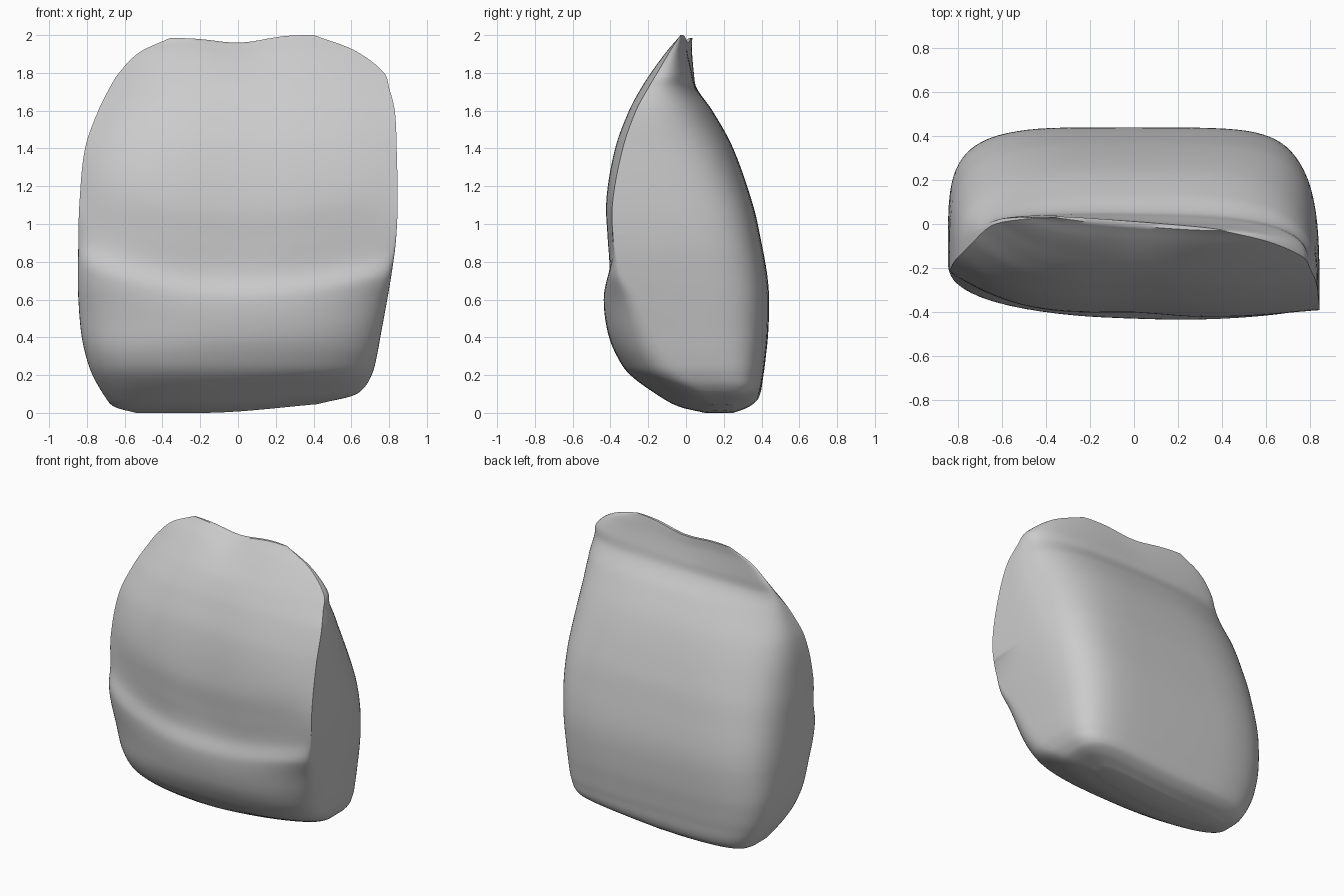
import bpy, bmesh, math

if "Cube" in bpy.data.objects:
    bpy.data.objects.remove(bpy.data.objects["Cube"])

# Horizontal sections: z, left x, right x, left corner y, right corner y,
# front y, back y, front roundness (0 = sharp corners, 1 = rounded)
LEVELS = [
    (0.00, -.54, .42, .16, .16, .10, .25, 1),
    (0.03, -.65, .59, .12, .14, -.03, .33, 1),
    (0.08, -.70, .66, .08, .10, -.13, .385, 1),
    (0.20, -.77, .71, .02, .00, -.295, .41, 1),
    (0.30, -.805, .735, -.02, -.07, -.365, .423, 1),
    (0.42, -.83, .757, -.06, -.14, -.41, .435, 1),
    (0.60, -.845, .79, -.12, -.24, -.43, .44, 1),
    (0.73, -.848, .812, -.16, -.33, -.40, .43, .5),
    (0.90, -.845, .835, -.19, -.38, -.408, .40, 0),
    (1.10, -.84, .845, -.21, -.39, -.415, .355, 0),
    (1.40, -.81, .84, -.16, -.335, -.368, .25, 0),
    (1.60, -.74, .83, -.09, -.265, -.295, .14, 0),
    (1.72, -.68, .80, -.03, -.20, -.23, .055, 0),
    (1.80, -.63, .77, .00, -.15, -.175, .035, 0),
    (1.91, -.52, .61, .02, -.08, -.085, .015, 0),
    (1.985, -.36, .40, .03, -.03, -.01, .01, 0),
]
STEPS, N = 6, 44


def smooth(a, b, x):
    t = min(1, max(0, (x - a) / (b - a)))
    return t * t * (3 - 2 * t)


def at(z):
    """Smooth curve through the section table."""
    n = len(LEVELS) - 1
    i = max(k for k in range(n) if LEVELS[k][0] <= max(z, 0))
    p0, p1, p2, p3 = (LEVELS[min(n, max(0, i + k))] for k in (-1, 0, 1, 2))
    h = p2[0] - p1[0]
    t = (max(z, 0) - p1[0]) / h
    out = []
    for a, b, c, d in zip(p0, p1, p2, p3):
        m1 = (c - a) / (p2[0] - p0[0]) * h
        m2 = (d - b) / (p3[0] - p1[0]) * h
        out.append((2*t**3 - 3*t*t + 1) * b + (t**3 - 2*t*t + t) * m1
                   + (3*t*t - 2*t**3) * c + (t**3 - t*t) * m2)
    return out


def section(z):
    _, xl, xr, yl, yr, _, yb, _ = at(z)
    high = smooth(.7, 1.75, z)
    pts = []
    for j in range(2 * N):
        a = math.pi * j / N
        front = j > N
        c, q = math.cos(a), abs(math.sin(a))
        right = smooth(-.4, .4, c)
        # corner squareness: squarer low at the back, rounder high up
        n = 2.5 + .2 * right if front else (4.3 + .9 * right) * (1 - high) + 2.8 * high
        u = math.copysign(abs(c) ** (2 / n), c)
        v = q ** (2 / n)
        x = (xl + xr) / 2 + u * (xr - xl) / 2
        base = yl + (yr - yl) * (u + 1) / 2
        if front:
            # shelf on the front climbs towards both sides
            lift = (.2 if u < 0 else .14) * u * u * smooth(.3, .6, z) * (1 - smooth(1.1, 1.5, z))
            _, _, _, _, _, yf, _, s = at(z - lift)
            s = min(1, max(0, s))
            v = s * v + (1 - s) * (1 - abs(u) ** 3.3)
            y = base + (yf - .03 * u * smooth(.2, .5, z) - base) * v
            # shallow groove down the middle of the face
            y += .014 * math.exp(-(x / .2) ** 2) * smooth(.6, .9, z) * (1 - smooth(1.5, 1.9, z))
        else:
            y = base + (yb - .03 * u * smooth(1.6, 1.9, z) - base) * v
        # wavy top edge, and a bottom that rises to the right
        zz = z + smooth(1.7, 1.98, z) * (.015 * smooth(0, .33, x) - .025 * math.exp(-(x / .17) ** 2))
        zz += (1 - smooth(0, .25, z)) * .06 * smooth(-.2, .7, x)
        pts.append((x, y, zz))
    return pts


# Main body: loft of the sections
bm = bmesh.new()
heights = []
for p, q in zip(LEVELS, LEVELS[1:]):
    heights += [p[0] + (q[0] - p[0]) * k / STEPS for k in range(STEPS)]
heights.append(LEVELS[-1][0])
rings = [[bm.verts.new(p) for p in section(z)] for z in heights]
for r0, r1 in zip(rings, rings[1:]):
    for j in range(2 * N):
        k = (j + 1) % (2 * N)
        bm.faces.new((r0[j], r0[k], r1[k], r1[j]))
# Bottom and top caps, bridged from back to front
for r in (rings[0], rings[-1]):
    for j in range(N):
        quad = [r[j], r[j + 1], r[(2*N - j - 1) % (2*N)], r[(2*N - j) % (2*N)]]
        bm.faces.new(list(dict.fromkeys(quad)))
bmesh.ops.recalc_face_normals(bm, faces=bm.faces)
mesh = bpy.data.meshes.new("body")
bm.to_mesh(mesh)
bm.free()
body = bpy.data.objects.new("body", mesh)
bpy.context.collection.objects.link(body)

grey = bpy.data.materials.new("plain grey")
grey.diffuse_color = (.6, .6, .6, 1)
grey.use_nodes = True
grey.node_tree.nodes["Principled BSDF"].inputs["Base Color"].default_value = grey.diffuse_color
mesh.materials.append(grey)

bpy.context.view_layer.objects.active = body
body.select_set(True)
bpy.ops.object.shade_smooth_by_angle(angle=math.radians(45))
